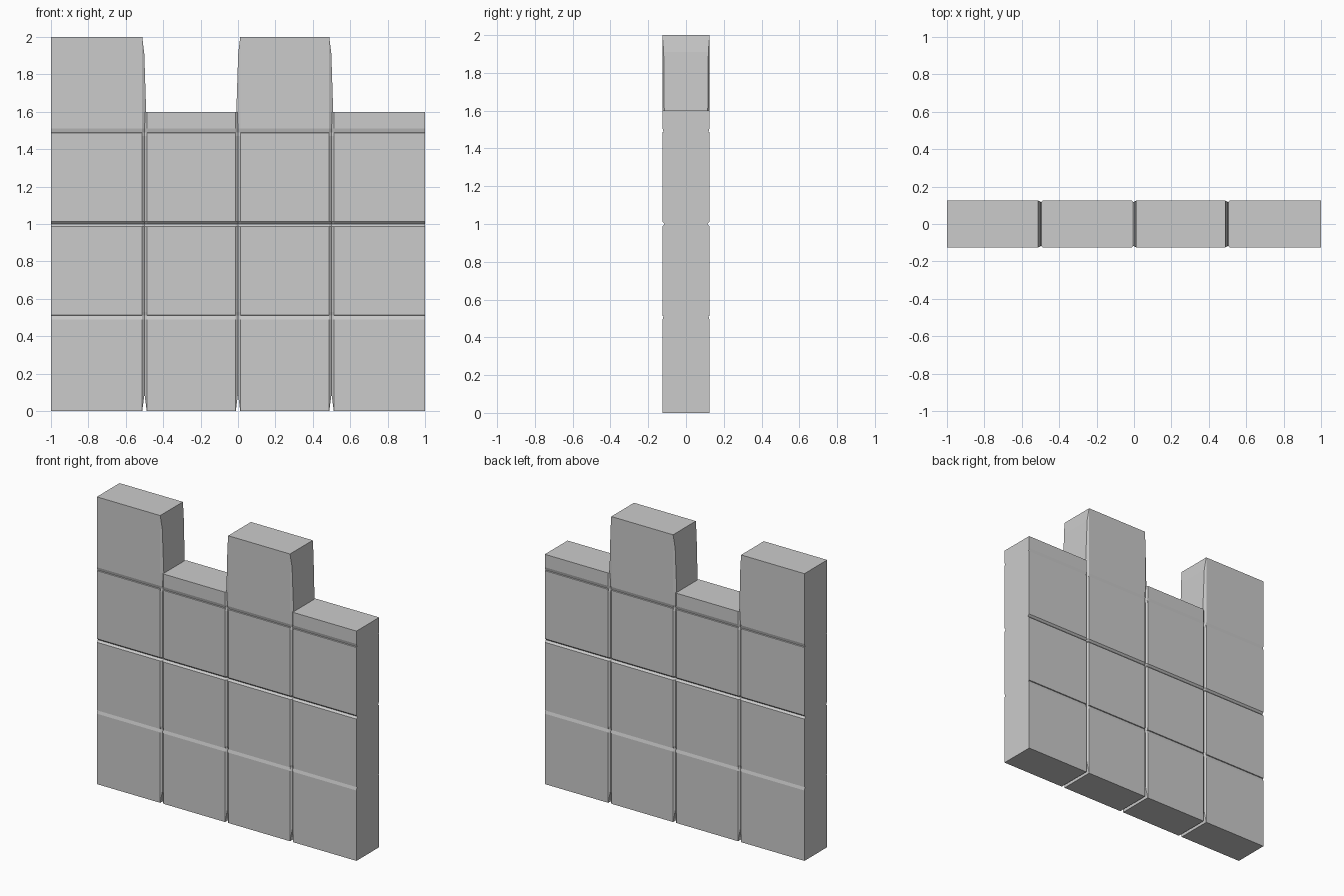
import bpy, bmesh

if "Cube" in bpy.data.objects:
    bpy.data.objects.remove(bpy.data.objects["Cube"])

G = 0.0125          # half width of a joint
D = 0.125           # half thickness of the wall
LOW, HIGH = 1.6, 2.0


def finish(name, bm):
    bmesh.ops.recalc_face_normals(bm, faces=bm.faces)
    me = bpy.data.meshes.new(name)
    bm.to_mesh(me)
    bm.free()
    bpy.context.collection.objects.link(bpy.data.objects.new(name, me))


def loft(name, rings):
    # closed solid through matching rings of points, capped at both ends
    bm = bmesh.new()
    vs = [[bm.verts.new(p) for p in r] for r in rings]
    n = len(rings[0])
    for a, b in zip(vs, vs[1:]):
        for i in range(n):
            j = (i + 1) % n
            bm.faces.new((a[i], a[j], b[j], b[i]))
    bm.faces.new(vs[0])
    bm.faces.new(vs[-1])
    finish(name, bm)


def column(name, x0, x1, top):
    # side profile with course joints, run along x
    side = [(D, 0), (D, 0.49), (D - 0.006, 0.512), (D, 0.514),
            (D, 1 - G), (D - G, 1), (D, 1 + G),
            (D, 1.486), (D - 0.006, 1.488), (D, 1.51), (D, top)]
    prof = side + [(-y, z) for y, z in reversed(side)]
    loft(name, [[(x, y, z) for y, z in prof] for x in (x0, x1)])


def joint_half(name, xe, s, top):
    # sunken filler beside a column: (height, reach, outer y, inner y)
    inner = D - 0.01
    lv = [(0, 0.0005, D, D), (0.09, G, D, inner), (0.49, G, D, inner),
          (0.51, G, D - 0.006, inner - 0.003), (0.53, G, D, inner),
          (1 - G, G, D, inner), (1, G, D - G, inner - 0.01),
          (1 + G, G, D, inner), (1.47, G, D, inner),
          (1.49, G, D - 0.006, inner - 0.003), (1.51, G, D, inner)]
    if top == HIGH:
        lv += [(LOW, 0.0215, D, inner), (1.91, 0.0115, D, D - 0.007), (HIGH, 0.0005, D, D)]
    else:
        lv += [(LOW, G, D, inner)]
    loft(name, [[(xe, -yo, z), (xe + s * w, -yi, z), (xe + s * w, yi, z), (xe, yo, z)]
                for z, w, yo, yi in lv])


# Alternating tall and short columns with joints between them
for i in range(4):
    left, right = -1 + i * 0.5, -0.5 + i * 0.5
    x0 = left + (G if i > 0 else 0)
    x1 = right - (G if i < 3 else 0)
    top = HIGH if i % 2 == 0 else LOW
    column(f"wall_column_{i + 1}", x0, x1, top)
    if i > 0:
        joint_half(f"joint_left_{i + 1}", x0, -1, top)
    if i < 3:
        joint_half(f"joint_right_{i + 1}", x1, 1, top)
